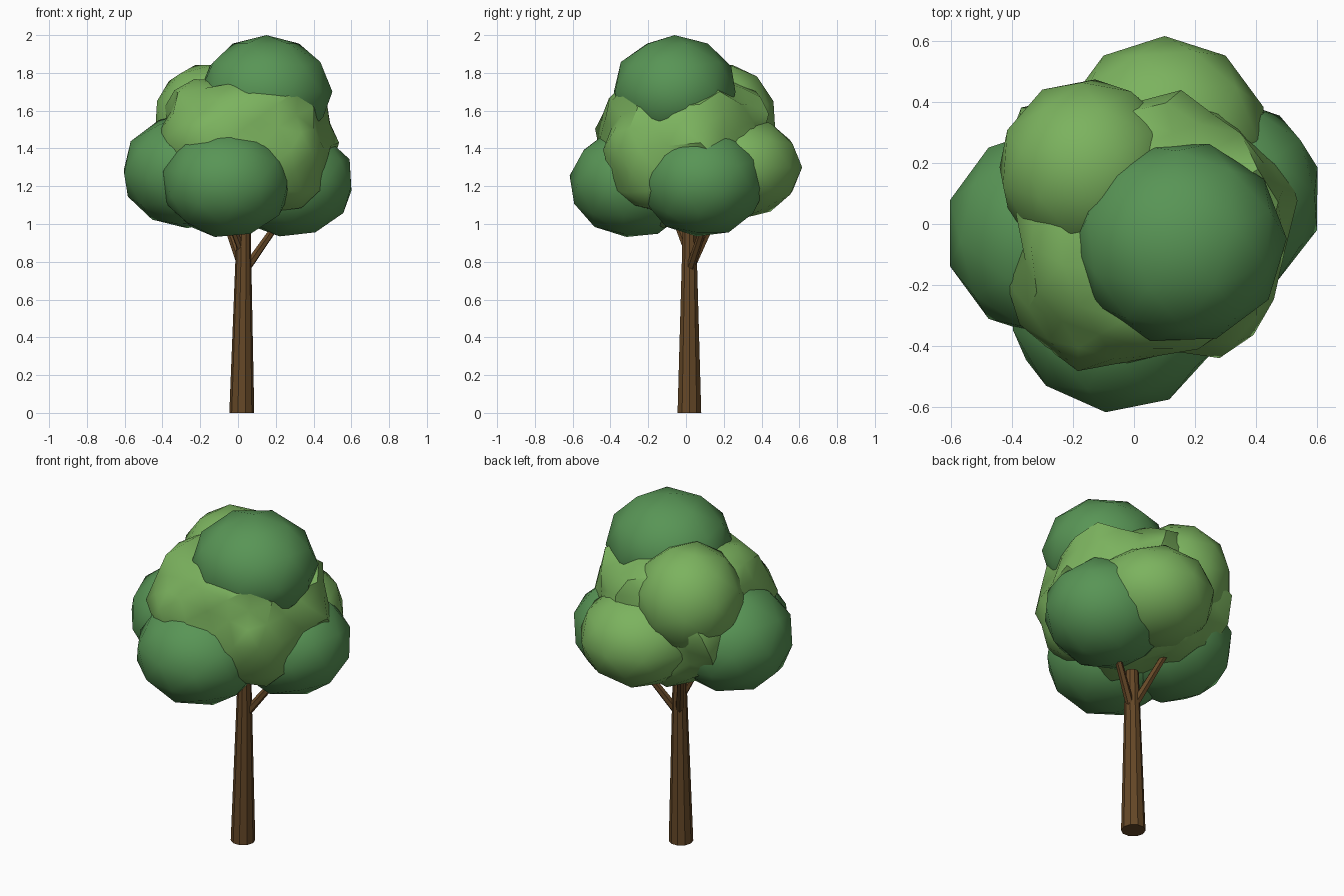
import bpy, math
from mathutils import Vector, Euler, noise

cube = bpy.data.objects.get("Cube")
if cube:
    bpy.data.objects.remove(cube, do_unlink=True)


def material(name, rgb):
    m = bpy.data.materials.new(name)
    m.use_nodes = True
    m.diffuse_color = (*rgb, 1)
    m.node_tree.nodes["Principled BSDF"].inputs["Base Color"].default_value = (*rgb, 1)
    return m


dark = material("dark green", (0.098, 0.30, 0.092))
light = material("light green", (0.20, 0.45, 0.113))
bark = material("brown bark", (0.13, 0.064, 0.02))


def blob(name, mat, centre, radii, turn=(0, 0, 0), detail=2, lump=0.0, power=1.0):
    """Leaf clump: a stretched icosphere, optionally lumpy and a little boxy."""
    bpy.ops.mesh.primitive_ico_sphere_add(subdivisions=detail, radius=1, location=centre)
    ob = bpy.context.object
    ob.name = name
    rot = Euler([math.radians(a) for a in turn])
    for v in ob.data.vertices:
        p = v.co.copy()
        p.rotate(rot)
        swell = 1 + lump * noise.noise(p * 2.3 + Vector((3, 1, 7)))
        v.co = [math.copysign(abs(a) ** power, a) * r * swell for a, r in zip(p, radii)]
    ob.data.materials.append(mat)
    bpy.ops.object.shade_smooth_by_angle(angle=math.radians(40))
    return ob


def limb(name, start, end, r_start, r_end, sides):
    """Tapered, flat-faced piece of wood between two points."""
    a, b = Vector(start), Vector(end)
    bpy.ops.mesh.primitive_cone_add(vertices=sides, radius1=r_start, radius2=r_end,
                                    depth=(b - a).length, location=(a + b) / 2)
    ob = bpy.context.object
    ob.name = name
    ob.rotation_euler = (b - a).to_track_quat('Z', 'Y').to_euler()
    ob.data.materials.append(bark)


# Trunk and branches
limb("trunk", (0.02, 0.018, 0), (0.03, 0.018, 0.98), 0.066, 0.037, 10)
limb("branch_left", (0.04, 0.02, 0.76), (0.25, 0.12, 1.06), 0.024, 0.017, 6)
limb("branch_back", (0.02, 0.03, 0.78), (-0.10, 0.19, 1.12), 0.024, 0.017, 6)
limb("branch_front", (0.02, 0.01, 0.86), (-0.06, -0.07, 1.06), 0.022, 0.016, 6)

# Lumpy heart of the crown
blob("crown_core", light, (0.03, -0.01, 1.41), (0.47, 0.47, 0.39), (15, 10, 20), 3, 0.2, 0.9)

# Light clumps at the back
blob("leaves_back", light, (0.10, 0.28, 1.30), (0.34, 0.335, 0.275), (0, 0, 0))
blob("leaves_upper_back", light, (-0.15, 0.18, 1.55), (0.30, 0.30, 0.31), (0, 20, 30))

# Dark clumps: top, front and both sides
blob("leaves_top", dark, (0.15, -0.06, 1.70), (0.35, 0.335, 0.30), (0, 0, 20))
blob("leaves_front", dark, (-0.06, -0.28, 1.22), (0.35, 0.34, 0.295), (0, 12, 30))
blob("leaves_right", dark, (-0.27, -0.03, 1.28), (0.35, 0.35, 0.305), (8, 0, 0))
blob("leaves_left", dark, (0.27, 0.09, 1.225), (0.35, 0.335, 0.295), (0, 10, 35))
